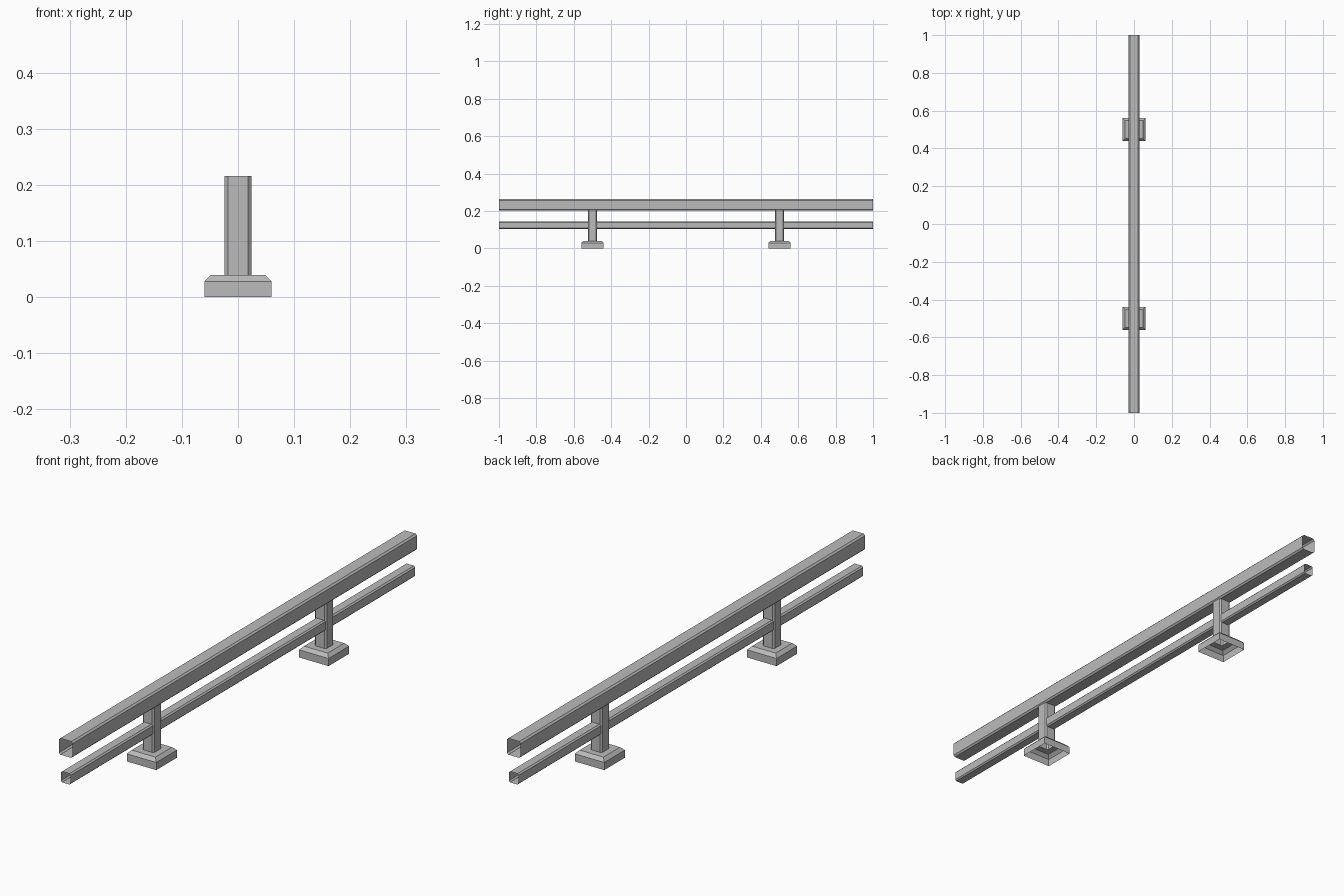
import bpy
import bmesh

if "Cube" in bpy.data.objects:
    bpy.data.objects.remove(bpy.data.objects["Cube"], do_unlink=True)

# Single metal colour
metal = bpy.data.materials.new("grey metal")
metal.use_nodes = True
COLOR = (0.5, 0.5, 0.5, 1)
metal.diffuse_color = COLOR
metal.node_tree.nodes["Principled BSDF"].inputs["Base Color"].default_value = COLOR


def octagon(half_a, half_b, cut):
    """Rectangle outline with cut corners, counter-clockwise."""
    a, b = half_a, half_b
    return [(a, cut - b), (a, b - cut), (a - cut, b), (cut - a, b),
            (-a, b - cut), (-a, cut - b), (cut - a, -b), (a - cut, -b)]


def square(half):
    return [(half, -half), (half, half), (-half, half), (-half, -half)]


def open_shell(bm, rings):
    """Join successive rings of points into an open-ended shell."""
    loops = [[bm.verts.new(p) for p in ring] for ring in rings]
    for low, high in zip(loops, loops[1:]):
        for i in range(len(low)):
            j = (i + 1) % len(low)
            bm.faces.new((low[i], low[j], high[j], high[i]))
    return loops


def finish(name, bm, location=(0, 0, 0)):
    mesh = bpy.data.meshes.new(name)
    bm.to_mesh(mesh)
    bm.free()
    mesh.materials.append(metal)
    obj = bpy.data.objects.new(name, mesh)
    obj.location = location
    bpy.context.collection.objects.link(obj)
    return obj


# Hollow rails along y, open at both ends
def rail(name, half_width, half_height, cut, z):
    bm = bmesh.new()
    outline = octagon(half_width, half_height, cut)
    open_shell(bm, [[(x, y, h) for x, h in outline] for y in (1, -1)])
    finish(name, bm, (0, 0, z))


rail("top_rail", 0.028, 0.03, 0.006, 0.233)
rail("lower_rail", 0.02, 0.02, 0.005, 0.123)


# Posts rising from bevelled feet, hollow and open underneath
def post(name, y):
    bm = bmesh.new()
    foot = open_shell(bm, [[(a, b, z) for a, b in square(half)]
                           for half, z in ((0.06, 0), (0.06, 0.028), (0.048, 0.04))])
    outline = octagon(0.024, 0.024, 0.006)
    shaft = open_shell(bm, [[(a, b, z) for a, b in outline] for z in (0.04, 0.216)])
    # Flat top of the foot, running in to the shaft
    outer, inner = foot[-1], shaft[0]
    for i in range(4):
        right, left = inner[2 * i], inner[2 * i + 1]
        bm.faces.new((outer[i], outer[(i + 1) % 4], left, right))
        bm.faces.new((outer[(i + 1) % 4], inner[(2 * i + 2) % 8], left))
    finish(name, bm, (0, y, 0))


post("front_post", -0.5)
post("back_post", 0.5)
